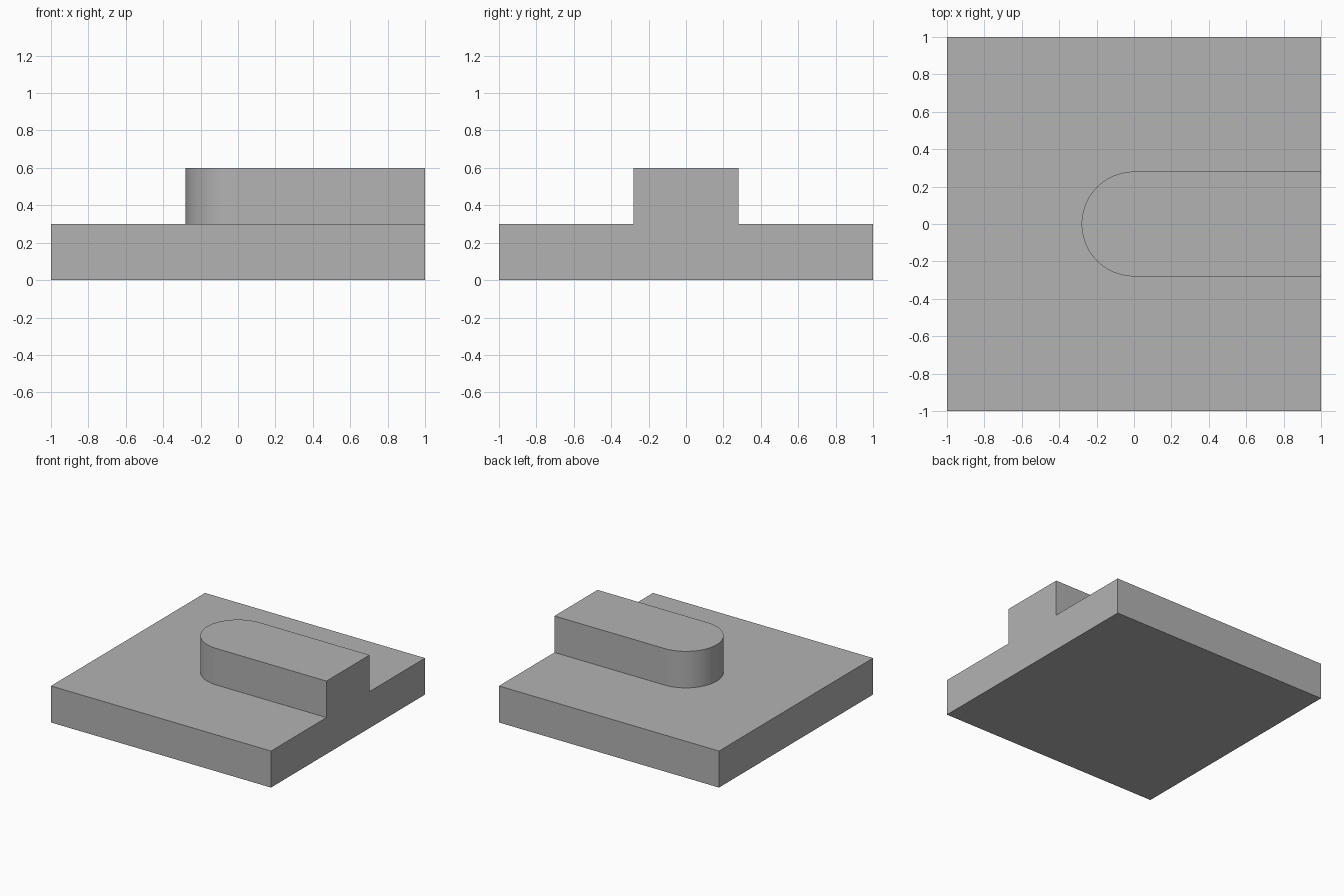
import bpy, bmesh
from math import pi, sin, cos

cube = bpy.data.objects.get("Cube")
if cube:
    bpy.data.objects.remove(cube, do_unlink=True)

# Dimensions
HALF, PLATE_TOP, RAIL_TOP, RADIUS, STEPS = 1.0, 0.3, 0.6, 0.28, 48

# Single grey material
grey = bpy.data.materials.new("plain_grey")
grey.use_nodes = True
colour = (0.45, 0.45, 0.45, 1)
grey.diffuse_color = colour
grey.node_tree.nodes["Principled BSDF"].inputs["Base Color"].default_value = colour

bm = bmesh.new()


def ring(points, z):
    return [bm.verts.new((x, y, z)) for x, y in points]


# Plan outlines: square plate, and rail rounded at its inner end
square = [(HALF, HALF), (-HALF, HALF), (-HALF, -HALF), (HALF, -HALF)]
arc = [(-RADIUS * sin(pi * i / STEPS), -RADIUS * cos(pi * i / STEPS))
       for i in range(STEPS + 1)]
rail = [(HALF, -RADIUS)] + arc + [(HALF, RADIUS)]

bottom, top = ring(square, 0), ring(square, PLATE_TOP)
rail_foot, rail_head = ring(rail, PLATE_TOP), ring(rail, RAIL_TOP)

# Walls of the plate and the rail, open at the shared flush end
for low, high in ((bottom, top), (rail_foot, rail_head)):
    for i in range(len(low) - 1):
        bm.faces.new((low[i], low[i + 1], high[i + 1], high[i]))

# Underside, plate top around the rail, rail top, and the T-shaped flush end
bm.faces.new(bottom)
bm.faces.new(rail_foot + top)
bm.faces.new(rail_head)
bm.faces.new((bottom[-1], bottom[0], top[0], rail_foot[-1],
              rail_head[-1], rail_head[0], rail_foot[0], top[-1]))
bmesh.ops.recalc_face_normals(bm, faces=bm.faces)

mesh = bpy.data.meshes.new("plate_with_rounded_rail")
bm.to_mesh(mesh)
bm.free()
mesh.materials.append(grey)
plate = bpy.data.objects.new("plate_with_rounded_rail", mesh)
bpy.context.collection.objects.link(plate)

# Smooth the rounded end, keep the corners sharp
bpy.context.view_layer.objects.active = plate
plate.select_set(True)
bpy.ops.object.shade_smooth_by_angle(angle=pi / 6)
